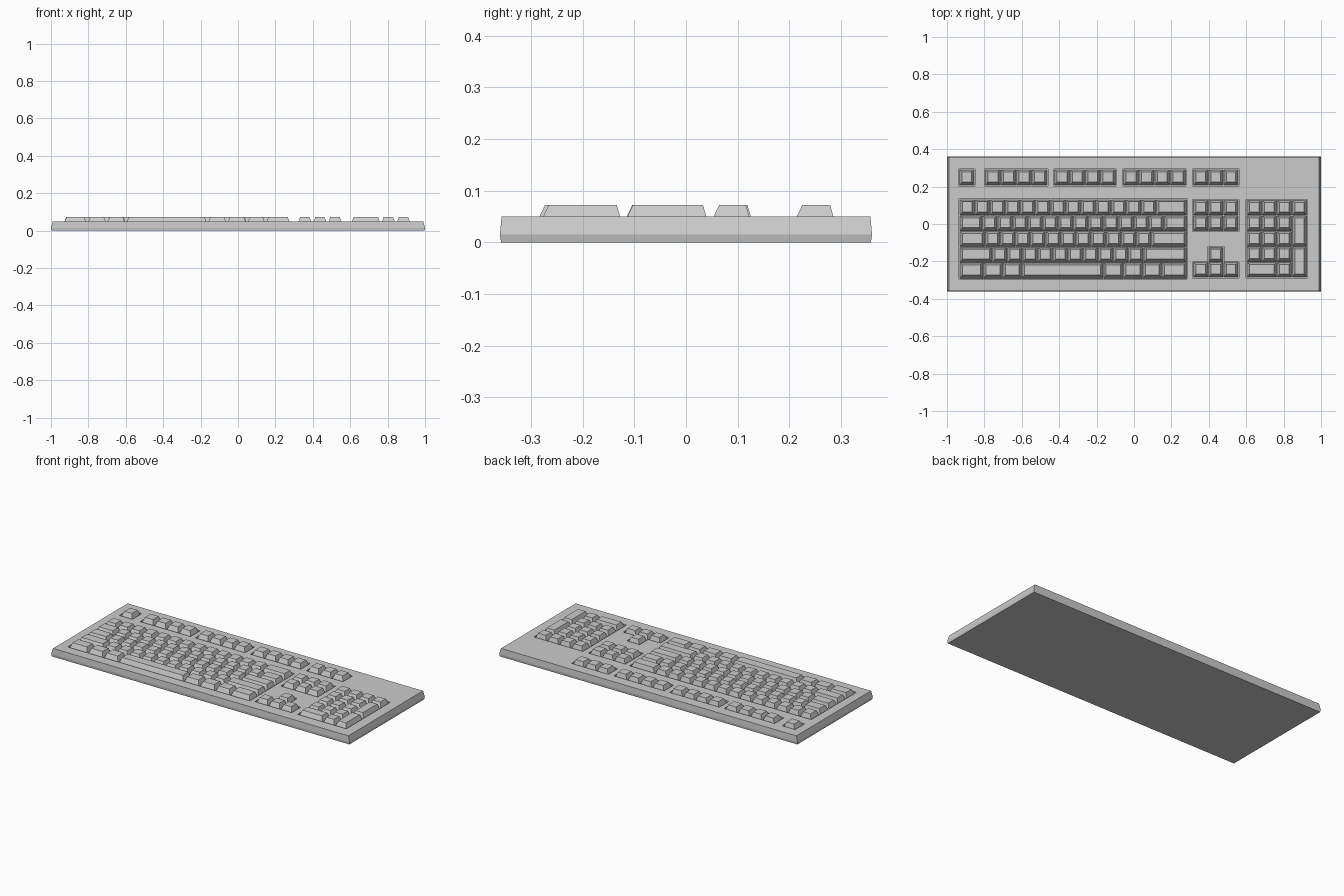
import bpy, bmesh

if "Cube" in bpy.data.objects:
    bpy.data.objects.remove(bpy.data.objects["Cube"])

TOP, FLOOR, KEY_TOP = 0.05, 0.036, 0.072


def loft(bm, rings):
    """Rectangular rings (x0, x1, y0, y1, z) joined into a closed solid."""
    loops = []
    for x0, x1, y0, y1, z in rings:
        loops.append([bm.verts.new(p) for p in
                      ((x0, y0, z), (x1, y0, z), (x1, y1, z), (x0, y1, z))])
    bm.faces.new(loops[0][::-1])
    bm.faces.new(loops[-1])
    for a, b in zip(loops, loops[1:]):
        for i in range(4):
            j = (i + 1) % 4
            bm.faces.new((a[i], a[j], b[j], b[i]))


def finish(name, bm):
    mesh = bpy.data.meshes.new(name)
    bm.to_mesh(mesh)
    bm.free()
    ob = bpy.data.objects.new(name, mesh)
    bpy.context.collection.objects.link(ob)
    return ob


def keys(name, cells):
    """Tapered keycaps, tops shifted slightly to the back."""
    bm = bmesh.new()
    for x0, x1, y0, y1 in cells:
        loft(bm, [(x0 + .001, x1 - .001, y0 + .001, y1 - .001, FLOOR - .002),
                  (x0 + .015, x1 - .015, y0 + .019, y1 - .012, KEY_TOP)])
    return finish(name, bm)


def row(x0, x1, n, y0, y1):
    w = (x1 - x0) / n
    return [(x0 + i * w, x0 + (i + 1) * w, y0, y1) for i in range(n)]


# Case
bm = bmesh.new()
loft(bm, [(-.997, .997, -.358, .358, 0),
          (-1, 1, -.36, .36, .015),
          (-.99, .99, -.357, .357, TOP)])
case = finish("case", bm)

# Main typing block: row edges in key units
U, X0 = 0.0809, -0.932
edges_y = [.131, .045, -.039, -.123, -.207, -.292]
layout = [
    [1] * 13 + [2],
    [1.5] + [1] * 12 + [1.5],
    [1.67] + [1] * 11 + [2.33],
    [2.15] + [1] * 10 + [2.85],
    [1.55, 1.3, 1.25, 5.4, 1.3, 1.3, 1.25, 1.65],
]
cells = []
for r, widths in enumerate(layout):
    x = X0
    for w in widths:
        cells.append((x, x + w * U, edges_y[r + 1], edges_y[r]))
        x += w * U
keys("typing_keys", cells)

# Function row
FY = (.206, .291)
groups = [(-.934, -.853, 1), (-.796, -.463, 4), (-.426, -.098, 4),
          (-.057, .276, 4), (.317, .559, 3)]
keys("function_keys", [c for a, b, n in groups for c in row(a, b, n, *FY)])

# Navigation and arrow keys
NX = (.317, .559)
keys("navigation_keys", row(*NX, 3, .045, .128) + row(*NX, 3, -.037, .045))
up = (.398, .478, -.205, -.123)
keys("arrow_keys", row(*NX, 3, -.285, -.205) + [up])

# Number pad
PX, PU = .603, .0805
py = [.128, .045, -.039, -.122, -.204, -.285]
pad = row(PX, PX + 4 * PU, 4, py[1], py[0])
for r in (1, 2, 3):
    pad += row(PX, PX + 3 * PU, 3, py[r + 1], py[r])
pad += [(PX, PX + 2 * PU, py[5], py[4]),
        (PX + 2 * PU, PX + 3 * PU, py[5], py[4]),
        (PX + 3 * PU, PX + 4 * PU, py[3], py[1]),
        (PX + 3 * PU, PX + 4 * PU, py[5], py[3])]
keys("number_pad_keys", pad)

# Shallow wells sunk into the case around each key group
wells = [(X0, X0 + 15 * U, edges_y[-1], edges_y[0] + .003),
         (*NX, -.037, .128), (*NX, -.285, -.205), up,
         (PX, PX + 4 * PU, py[5], py[0])]
wells += [(a, b, *FY) for a, b, n in groups]
bpy.context.view_layer.objects.active = case
for x0, x1, y0, y1 in wells:
    bm = bmesh.new()
    m = .003
    loft(bm, [(x0 - m, x1 + m, y0 - m, y1 + m, FLOOR),
              (x0 - m, x1 + m, y0 - m, y1 + m, TOP + .05)])
    cutter = finish("well_cutter", bm)
    cutter.hide_render = True
    mod = case.modifiers.new("well", 'BOOLEAN')
    mod.operation, mod.solver, mod.object = 'DIFFERENCE', 'EXACT', cutter
    bpy.ops.object.modifier_apply(modifier=mod.name)
    bpy.data.objects.remove(cutter)
